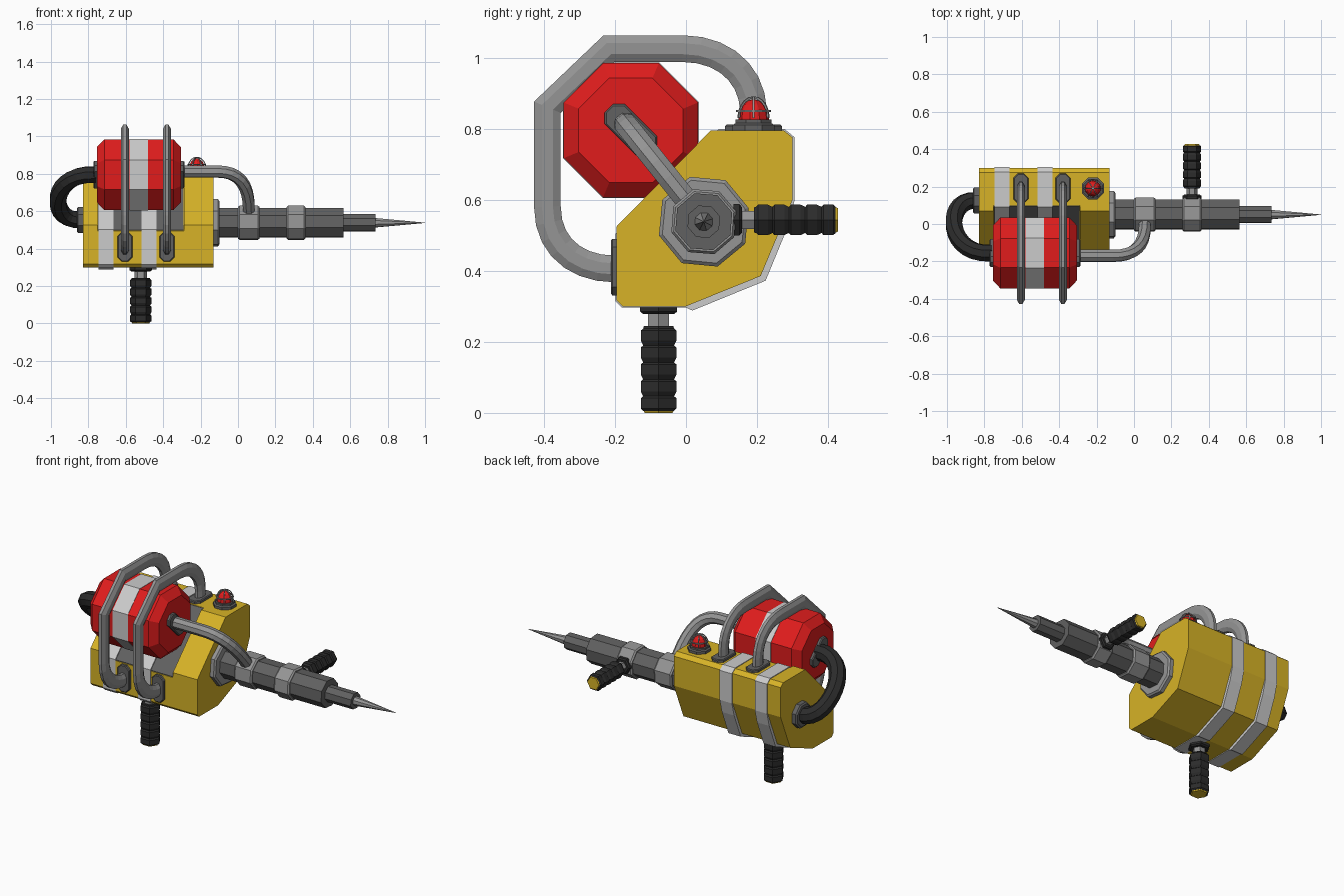
import bpy, bmesh, math
from mathutils import Vector as V
from mathutils.geometry import interpolate_bezier as bez

if "Cube" in bpy.data.objects:
    bpy.data.objects.remove(bpy.data.objects["Cube"])

def mat(name, *c):
    m = bpy.data.materials.new(name)
    m.diffuse_color = (*c, 1)
    m.use_nodes = True
    m.node_tree.nodes["Principled BSDF"].inputs["Base Color"].default_value = m.diffuse_color
    return m

YELLOW = mat("yellow", .68, .45, .02)
RED = mat("red", .75, .012, .012)
BLACK = mat("black", .025, .025, .025)
WHITE = mat("white", .72, .72, .72)
STEEL = mat("steel", .3, .3, .3)
DARK = mat("dark_steel", .12, .12, .12)

def finish(name, bm, m):
    bmesh.ops.recalc_face_normals(bm, faces=bm.faces)
    me = bpy.data.meshes.new(name)
    bm.to_mesh(me)
    bm.free()
    me.materials.append(m)
    ob = bpy.data.objects.new(name, me)
    bpy.context.collection.objects.link(ob)
    return ob

def skin(name, rings, m, closed=False):
    bm = bmesh.new()
    rs = [[bm.verts.new(p) for p in r] for r in rings]
    n = len(rs[0])
    pairs = list(zip(rs, rs[1:])) + ([(rs[-1], rs[0])] if closed else [])
    for a, b in pairs:
        for i in range(n):
            j = (i + 1) % n
            bm.faces.new((a[i], a[j], b[j], b[i]))
    if not closed:
        bm.faces.new(rs[0])
        bm.faces.new(rs[-1])
    return finish(name, bm, m)

def prism(name, yz, x0, x1, m):
    return skin(name, [[(x, y, z) for y, z in yz] for x in (x0, x1)], m)

AXES = {'x': (V((1, 0, 0)), V((0, 1, 0)), V((0, 0, 1))),
        'y': (V((0, 1, 0)), V((1, 0, 0)), V((0, 0, 1))),
        'z': (V((0, 0, 1)), V((1, 0, 0)), V((0, 1, 0)))}

def lathe(name, prof, org, axis, m, sides=8, rot=22.5, long=None):
    """Turned part from (distance, radius) pairs; 'long' stretches it to a capsule."""
    d, u, v = AXES[axis]
    rings = []
    for t, r in prof:
        ring = []
        for i in range(sides):
            a = math.radians(rot) + math.tau * i / sides
            o = u * math.cos(a) * r + v * math.sin(a) * r
            if long:
                o += V(long) * (1 if o.dot(V(long)) > 0 else -1)
            ring.append(V(org) + d * t + o)
        rings.append(ring)
    return skin(name, rings, m)

def sweep(name, pts, nrm, a, b, m, sides=8, closed=False):
    """Tube along a planar path; a is the half width across the plane, b within it."""
    pts = [V(p) for p in pts]
    nrm = V(nrm).normalized()
    n, rings = len(pts), []
    for i, p in enumerate(pts):
        t0 = (p - pts[i - 1]).normalized() if i or closed else None
        t1 = (pts[(i + 1) % n] - p).normalized() if i < n - 1 or closed else t0
        t0 = t0 or t1
        t = (t0 + t1).normalized()
        side, k = t.cross(nrm), 1 / max(.5, t.dot(t0))
        rings.append([p + nrm * a * math.cos(w) + side * b * k * math.sin(w)
                      for w in (math.tau * (j + .5) / sides for j in range(sides))])
    return skin(name, rings, m, closed)

# Body with a shallow cradle cut into the sloped side
body = prism("body", [(0, .30), (.21, .385), (.30, .60), (.30, .775), (.275, .795), (.07, .795),
                      (-.195, .525), (-.195, .317), (-.178, .30)], -.83, -.13, YELLOW)
cut = prism("cradle_cutter", [(.13, .8255), (-.225, .4645), (-.3, .54), (.05, .9)], -.75, -.29, DARK)
cut.hide_render = True
mod = body.modifiers.new("cradle", 'BOOLEAN')
mod.object, mod.operation, mod.solver = cut, 'DIFFERENCE', 'EXACT'
bpy.context.view_layer.objects.active = body
bpy.ops.object.modifier_apply(modifier="cradle")
bpy.data.objects.remove(cut)
prism("cradle_floor", [(.099, .794), (-.194, .496), (-.194, .5), (.095, .794)], -.749, -.291, DARK)

# Straps round the body
for i, x in enumerate((-.705, -.475)):
    prism(f"strap_{i}", [(.0, .296), (.018, .288), (.224, .372), (.285, .52), (.306, .60), (.306, .775),
                         (.277, .799), (.092, .799), (-.199, .503), (-.199, .315), (-.18, .296)],
          x - .04, x + .04, WHITE)

# Tank, its band and end plates
C8 = math.cos(math.pi / 8)
tank = (-.53, -.155, .795)
lathe("tank", [(-.225, .147 / C8), (-.185, .189 / C8), (.185, .189 / C8), (.225, .147 / C8)], tank, 'x', RED)
lathe("tank_band", [(-.05, .191 / C8), (.05, .191 / C8)], tank, 'x', WHITE)
for s, n in ((-1, "left"), (1, "right")):
    lathe(f"tank_plate_{n}", [(s * .22, .043), (s * .238, .043), (s * .243, .038)], tank, 'x', DARK,
          long=(0, -.034, .034))

# Curved feed pipe to the barrel
sweep("feed_pipe", [(-.3, -.17, .812)] +
      bez(V((-.11, -.17, .812)), V((0, -.17, .812)), V((.058, -.12, .75)), V((.058, -.01, .613)), 9) +
      [(.058, .04, .551)], (0, .199, .16), .034, .034, STEEL)

# Black hose and its socket
sweep("hose", bez(V((-.76, -.155, .795)), V((-1.01, -.175, .812)), V((-1.02, .145, .538)),
                  V((-.84, .125, .555)), 15), (0, .24, .28), .047, .047, BLACK)
lathe("hose_socket", [(0, .075), (-.025, .075), (-.032, .066)], (-.83, .125, .553), 'x', DARK)

# Guard bars with mounting plates
for i, x in enumerate((-.605, -.38)):
    path = (bez(V((x, -.2, .405)), V((x, -.31, .405)), V((x, -.39, .47)), V((x, -.39, .58)), 8) +
            [V((x, -.39, .86)), V((x, -.217, 1.025))] +
            bez(V((x, -.01, 1.025)), V((x, .11, 1.025)), V((x, .187, .95)), V((x, .19, .85)), 8) +
            [V((x, .19, .80))])
    sweep(f"guard_bar_{i}", path, (1, 0, 0), .023, .0405, STEEL)
    lathe(f"guard_front_plate_{i}", [(0, .043), (-.012, .043), (-.016, .038)], (x, -.195, .41), 'y', DARK,
          long=(0, 0, .04))
    lathe(f"guard_top_plate_{i}", [(0, .043), (.012, .043), (.016, .038)], (x, .19, .795), 'z', DARK,
          long=(0, .04, 0))

# Warning light with wire cage
lamp = V((-.22, .19, .83))
lathe("light_base", [(-.035, .064), (-.02, .064), (-.015, .055), (-.005, .055)], lamp, 'z', DARK)
lathe("light_dome", [(-.008, .043)] + [(.052 * math.sin(a), .043 * math.cos(a)) for a in (0, .4, .8, 1.2, 1.5)],
      lamp, 'z', RED, sides=10)
for i in range(3):
    a = math.pi * i / 3
    h = V((math.cos(a), math.sin(a), 0))
    arc = [lamp + h * .048 * math.cos(t) + V((0, 0, .058 * math.sin(t))) for t in
           (math.pi * k / 10 for k in range(11))]
    sweep(f"cage_wire_{i}", arc, h.cross(V((0, 0, 1))), .004, .004, STEEL, 4)
sweep("cage_ring", [lamp + V((.046 * math.cos(t), .046 * math.sin(t), .02)) for t in
                    (math.tau * k / 12 for k in range(12))], (0, 0, 1), .004, .004, STEEL, 4, True)

# Barrel, collars and spike
axis = (0, .05, .538)
lathe("barrel_flange", [(-.14, .132), (-.108, .132), (-.1, .122)], axis, 'x', STEEL, rot=17)
lathe("barrel", [(-.11, .084), (.565, .084)], axis, 'x', DARK, rot=18)
for i, (a, b) in enumerate(((0, .115), (.26, .36))):
    lathe(f"barrel_collar_{i}", [(a, .089), (a + .008, .096), (b - .008, .096), (b, .089)], axis, 'x', STEEL, rot=18)
lathe("chuck", [(.56, .048), (.735, .048)], axis, 'x', DARK, rot=18)
lathe("spike", [(.73, .027), (1.0, .001)], axis, 'x', STEEL, rot=18)

# Ribbed grips: foot grip hangs from the body, side grip from the collar
def grip(name, org, axis, s, k, length, rot):
    """Grip built from its free end (t = 0) towards its mount."""
    hexa = dict(org=org, axis=axis, sides=6, rot=rot)
    lathe(name + "_cap", [(0, .045 * k), (s * .008, .05 * k), (s * .02, .05 * k)], m=YELLOW, **hexa)
    start, step = .006, (length - .062) / 5
    prof = [(s * start, .05 * k)]
    for i in range(5):
        t = start + step * i
        prof += [(s * (t + step * f), r * k) for f, r in ((.14, .058), (.74, .058), (.86, .05))]
    prof.append((s * (start + 5 * step), .048 * k))
    lathe(name, prof, m=BLACK, **hexa)
    lathe(name + "_neck", [(s * (length - .08), .034 * k), (s * length, .034 * k)], m=STEEL, **hexa)
    lathe(name + "_mount", [(s * (length - .022), .05 * k), (s * (length - .015), .06 * k),
                            (s * (length + .002), .06 * k)], m=BLACK, **hexa)

grip("lower_grip", (-.52, -.077, 0), 'z', 1, 1.0, .3, 0)
grip("side_grip", (.31, .427, .543), 'y', -1, .85, .292, 0)
